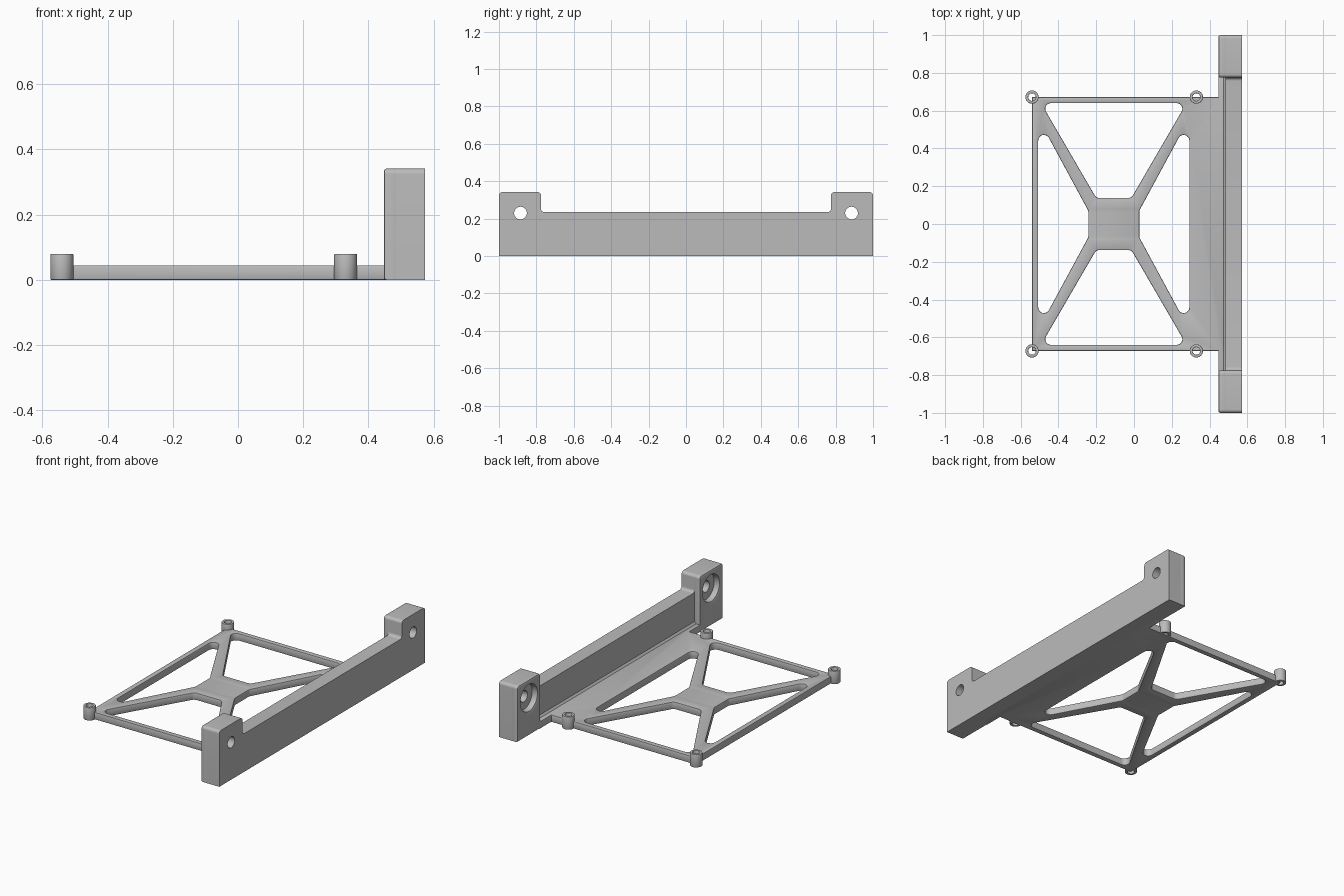
import bpy, bmesh
from math import pi, cos, sin, tan, radians
from mathutils import Vector, Matrix, Euler

if "Cube" in bpy.data.objects:
    bpy.data.objects.remove(bpy.data.objects["Cube"])

grey = bpy.data.materials.new("plain grey")
grey.use_nodes = True
grey.diffuse_color = (0.5, 0.5, 0.5, 1)
grey.node_tree.nodes["Principled BSDF"].inputs["Base Color"].default_value = grey.diffuse_color

FLAT = Euler((0, 0, 0))              # outline in x, y; thickness along z
SIDE = Euler((pi / 2, 0, pi / 2))    # outline in y, z; thickness along x
FRONT = Euler((pi / 2, 0, 0))        # outline in x, z; thickness along y


def rounded(corners, steps=8):
    """Outline from (u, v, radius) corners with each corner filleted."""
    out = []
    for i, (u, v, r) in enumerate(corners):
        p = Vector((u, v))
        if r == 0:
            out.append(p)
            continue
        a = (Vector(corners[i - 1][:2]) - p).normalized()
        b = (Vector(corners[(i + 1) % len(corners)][:2]) - p).normalized()
        half = a.angle(b) / 2
        centre = p + (a + b).normalized() * r / sin(half)
        start = p + a * r / tan(half) - centre
        end = p + b * r / tan(half) - centre
        sweep = start.angle(end)
        for k in range(steps + 1):
            t = k / steps
            out.append(centre + (start * sin((1 - t) * sweep) + end * sin(t * sweep)) / sin(sweep))
    return out


def circle(u, v, r, n=32):
    return [Vector((u + r * cos(2 * pi * k / n), v + r * sin(2 * pi * k / n))) for k in range(n)]


def solid(name, loops, low, high, turn=FLAT, bevel=0.0):
    """Extrude an outline with holes between two levels, with softened rims."""
    curve = bpy.data.curves.new(name, "CURVE")
    curve.dimensions = "2D"
    curve.fill_mode = "BOTH"
    curve.extrude = (high - low) / 2 - bevel
    curve.bevel_depth = bevel
    curve.bevel_resolution = 1
    curve.offset = -bevel
    for loop in loops:
        spline = curve.splines.new("POLY")
        spline.points.add(len(loop) - 1)
        for point, p in zip(spline.points, loop):
            point.co = (p.x, p.y, 0, 1)
        spline.use_cyclic_u = True
    helper = bpy.data.objects.new(name + " outline", curve)
    bpy.context.collection.objects.link(helper)
    graph = bpy.context.evaluated_depsgraph_get()
    mesh = bpy.data.meshes.new_from_object(helper.evaluated_get(graph))
    bpy.data.objects.remove(helper)

    bm = bmesh.new()
    bm.from_mesh(mesh)
    bmesh.ops.remove_doubles(bm, verts=bm.verts, dist=0.0001)
    move = turn.to_matrix().to_4x4() @ Matrix.Translation((0, 0, (low + high) / 2))
    bmesh.ops.transform(bm, matrix=move, verts=bm.verts)
    bmesh.ops.recalc_face_normals(bm, faces=bm.faces)
    bm.to_mesh(mesh)
    bm.free()
    mesh.materials.clear()
    mesh.materials.append(grey)
    obj = bpy.data.objects.new(name, mesh)
    bpy.context.collection.objects.link(obj)
    bpy.ops.object.select_all(action="DESELECT")
    obj.select_set(True)
    bpy.context.view_layer.objects.active = obj
    bpy.ops.object.shade_smooth_by_angle(angle=radians(35))
    return obj


LEFT, RIGHT, EDGE, THICK = -0.54, 0.33, 0.672, 0.045
MID = -0.107                       # centre of the cross brace
LUG_X, WALL_X, BACK_X = 0.447, 0.484, 0.573
LUG_Y, WALL_Z, LUG_Z = 0.775, 0.235, 0.342

# Base plate with a ledge under the wall and four windows leaving an X brace
outline = [(LEFT, -EDGE, 0), (LUG_X, -EDGE, 0), (LUG_X, -LUG_Y - 0.015, 0), (0.5, -LUG_Y - 0.015, 0)]
outline += [(x, -y, r) for x, y, r in reversed(outline)]
windows = []
for s in (-1, 1):
    windows.append(rounded([(MID - 0.385, s * 0.64, 0.03), (MID + 0.385, s * 0.64, 0.03),
                            (MID + 0.093, s * 0.138, 0.03), (MID - 0.093, s * 0.138, 0.03)]))
    windows.append(rounded([(MID + s * 0.4, -0.56, 0.03), (MID + s * 0.4, 0.56, 0.03),
                            (MID + s * 0.135, 0.07, 0.03), (MID + s * 0.135, -0.07, 0.03)]))
solid("base_plate", [rounded(outline)] + windows, 0, THICK, bevel=0.005)

# Hollow corner posts
for x, side in ((LEFT, "right"), (RIGHT, "left")):
    for y, end in ((-EDGE, "front"), (EDGE, "back")):
        solid(f"{end}_{side}_post", [circle(x, y, 0.035), circle(x, y, 0.02)], 0, 0.08, bevel=0.003)

# Upright wall with raised ends and screw holes
half = [(1, 0, 0), (1, LUG_Z, 0.018), (LUG_Y, LUG_Z, 0.018), (LUG_Y, WALL_Z, 0.018)]
wall = half + [(-y, z, r) for y, z, r in reversed(half)]
solid("mounting_wall", [rounded(wall)] + [circle(s * 0.885, 0.23, 0.034) for s in (-1, 1)],
      WALL_X, BACK_X, SIDE)

# Thick end blocks with counterbores
for s, end in ((-1, "front"), (1, "back")):
    block = [(s * LUG_Y, 0, 0), (s, 0, 0), (s, LUG_Z, 0.018), (s * LUG_Y, LUG_Z, 0.018)]
    solid(f"{end}_end_block", [rounded(block), circle(s * 0.885, 0.23, 0.08, 48)],
          LUG_X, WALL_X + 0.012, SIDE, 0.01)

# Sloped strip in the corner between ledge and wall
strip = [(WALL_X - 0.01, THICK - 0.005, 0), (WALL_X + 0.01, THICK - 0.005, 0),
         (WALL_X + 0.01, THICK + 0.012, 0), (WALL_X, THICK + 0.012, 0), (WALL_X - 0.01, THICK, 0)]
solid("corner_strip", [rounded(strip)], -LUG_Y, LUG_Y, FRONT)
